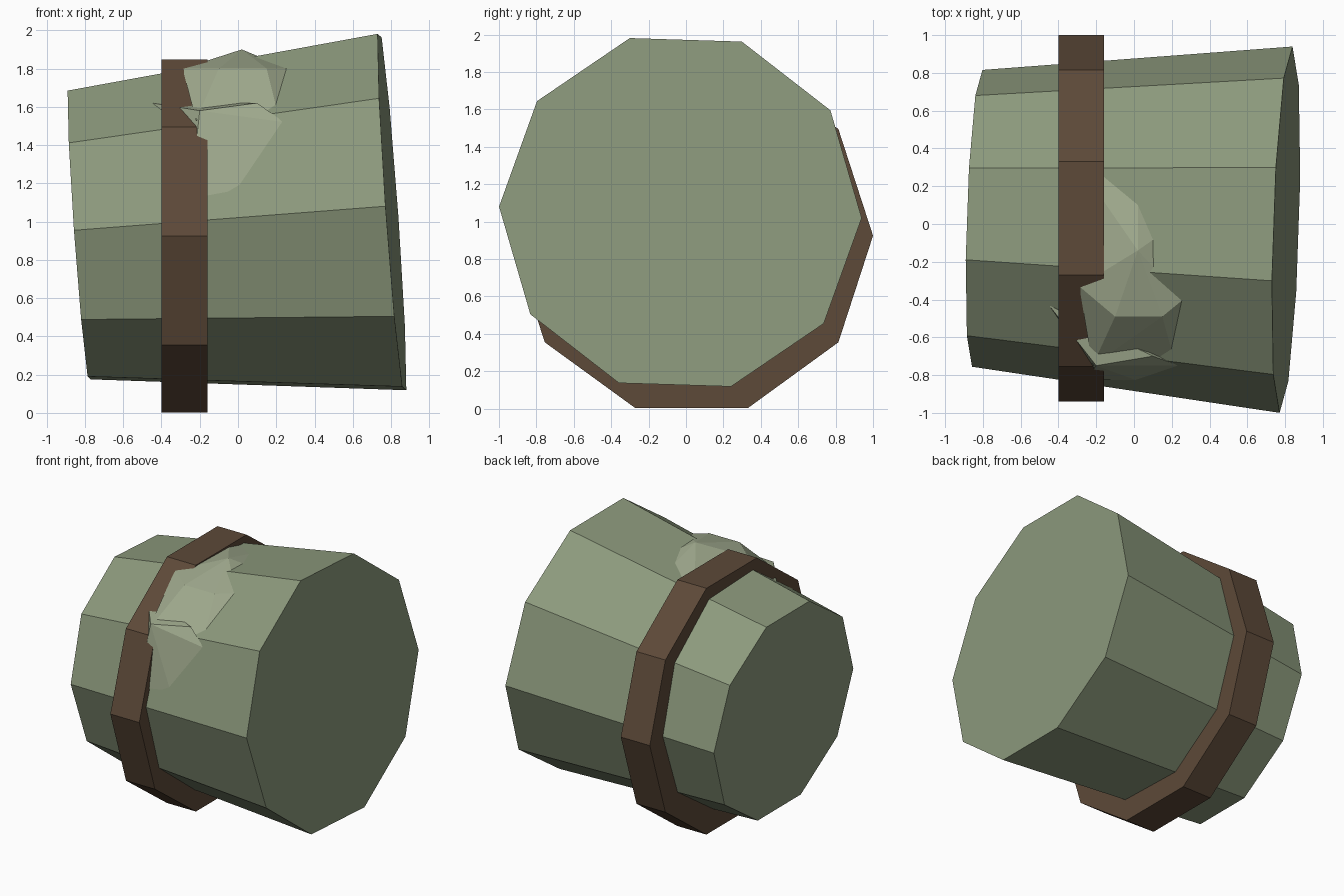
import bpy, bmesh
from math import cos, sin, radians

if "Cube" in bpy.data.objects:
    bpy.data.objects.remove(bpy.data.objects["Cube"])


def material(name, rgb):
    m = bpy.data.materials.new(name)
    m.diffuse_color = (*rgb, 1)
    m.use_nodes = True
    m.node_tree.nodes["Principled BSDF"].inputs["Base Color"].default_value = m.diffuse_color
    return m


def finish(name, bm, mat):
    bmesh.ops.recalc_face_normals(bm, faces=bm.faces)
    me = bpy.data.meshes.new(name)
    bm.to_mesh(me)
    bm.free()
    ob = bpy.data.objects.new(name, me)
    bpy.context.collection.objects.link(ob)
    me.materials.append(mat)
    return ob


def drum(name, ends, start, mat, tilt=(0, 0), sides=10):
    """Closed drum along x; ends are (x, y, z, radius), tilt leans the caps."""
    bm = bmesh.new()
    rings = []
    for x, y, z, r in ends:
        ring = []
        for i in range(sides):
            a = radians(start + 360 * i / sides)
            dy, dz = r * cos(a), r * sin(a)
            ring.append(bm.verts.new((x + tilt[0] * dy + tilt[1] * dz, y + dy, z + dz)))
        rings.append(ring)
        bm.faces.new(ring)
    a, b = rings
    for i in range(sides):
        j = (i + 1) % sides
        bm.faces.new((a[i], a[j], b[j], b[i]))
    return finish(name, bm, mat)


def lump(name, points, mat):
    """Faceted convex patch bulging through the surface."""
    bm = bmesh.new()
    for p in points:
        bm.verts.new(p)
    res = bmesh.ops.convex_hull(bm, input=bm.verts)
    inside = [v for v in res["geom_interior"] if isinstance(v, bmesh.types.BMVert)]
    bmesh.ops.delete(bm, geom=inside, context='VERTS')
    return finish(name, bm, mat)


green = material("green", (0.262, 0.319, 0.202))
brown = material("brown", (0.109, 0.067, 0.040))
pale = material("pale_green", (0.352, 0.402, 0.270))

# Tapered, leaning body
drum("body", [(-0.83, 0.03, 0.93, 0.786), (0.805, -0.03, 1.05, 0.97)],
     -1.8, green, tilt=(0.033, -0.071))

# Upright strap around the narrow half
drum("strap", [(-0.40, 0.03, 0.925, 0.97), (-0.16, 0.03, 0.925, 0.97)], 0, brown)

# Upper pale patch
lump("upper_patch", [
    (0.02, -0.14, 1.90), (-0.29, -0.33, 1.80), (-0.10, -0.49, 1.80),
    (0.15, -0.49, 1.80), (0.26, -0.40, 1.80), (0.21, -0.71, 1.56),
    (-0.22, -0.75, 1.53), (0.22, 0.0, 1.80), (0.02, 0.25, 1.80),
    (-0.25, 0.25, 1.80), (0.0, -0.30, 1.40)], pale)

# Lower pale patch, running under the strap
lump("lower_patch", [
    (0.24, -0.75, 1.52), (0.02, -0.83, 1.17), (-0.25, -0.82, 1.12),
    (-0.45, -0.43, 1.62), (-0.20, -0.75, 1.58), (0.10, -0.70, 1.62),
    (-0.10, -0.45, 1.30)], pale)
